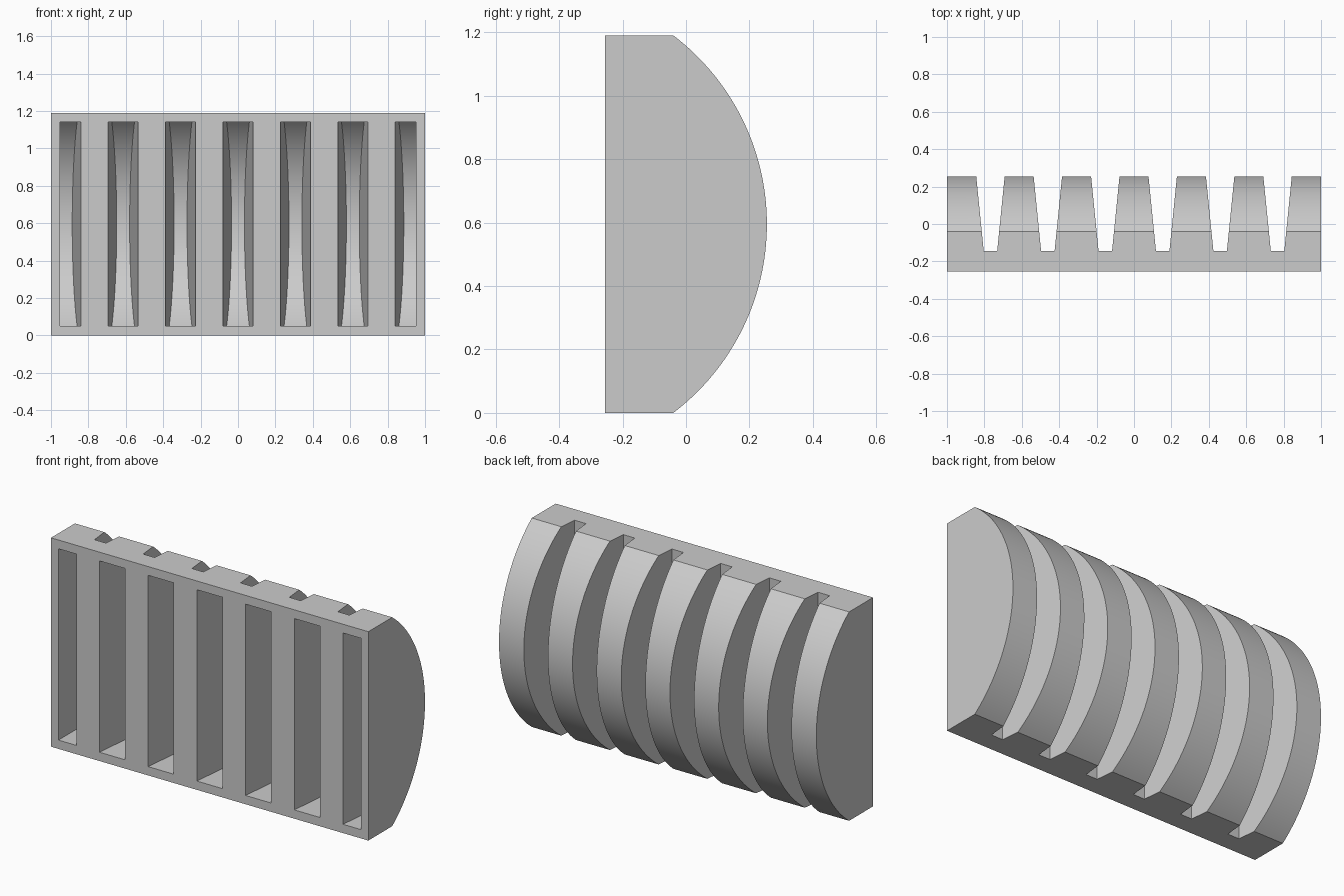
import bpy, bmesh, math

if "Cube" in bpy.data.objects:
    bpy.data.objects.remove(bpy.data.objects["Cube"])

HEIGHT, FRONT, PITCH = 1.19, -0.255, 0.307
RADIUS, CENTRE_Y, MID_Z = 0.7475, -0.4925, HEIGHT / 2
WALL, TAPER = 0.048, 0.1

grey = bpy.data.materials.new("mid_grey")
grey.use_nodes = True
colour = (0.6, 0.6, 0.6, 1)
grey.diffuse_color = colour
grey.node_tree.nodes["Principled BSDF"].inputs["Base Color"].default_value = colour


def bow_profile(front, inset, steps=64):
    """Outline in y and z: flat front, straight ends, bowed back."""
    r, half = RADIUS - inset, MID_Z - inset
    a = math.asin(half / r)
    arc = [(CENTRE_Y + r * math.cos(t), MID_Z + r * math.sin(t))
           for t in (-a + 2 * a * i / steps for i in range(steps + 1))]
    return [(front, MID_Z - half)] + arc + [(front, MID_Z + half)]


def loft(name, start, end):
    """Closed solid between two matching outlines."""
    bm = bmesh.new()
    a = [bm.verts.new(p) for p in start]
    b = [bm.verts.new(p) for p in end]
    bm.faces.new(a)
    bm.faces.new(b[::-1])
    for i in range(len(a)):
        j = (i + 1) % len(a)
        bm.faces.new((a[j], a[i], b[i], b[j]))
    bmesh.ops.recalc_face_normals(bm, faces=bm.faces)
    mesh = bpy.data.meshes.new(name)
    bm.to_mesh(mesh)
    bm.free()
    mesh.materials.append(grey)
    obj = bpy.data.objects.new(name, mesh)
    bpy.context.collection.objects.link(obj)
    return obj


def rib_half(y):
    return 0.0775 + TAPER * (0.255 - y)


# Bowed block
outline = bow_profile(FRONT, 0)
body = loft("ribbed_block", [(-1, y, z) for y, z in outline],
            [(1, y, z) for y, z in outline])
cutters = []

# Tapered grooves between the ribs, open at the back, top and bottom
for i in range(6):
    cx = (i - 2.5) * PITCH
    section = []
    for side, y in ((-1, -0.145), (1, -0.145), (1, 0.35), (-1, 0.35)):
        section.append((cx + side * (PITCH / 2 - rib_half(y)), y))
    cutters.append(loft("groove_cutter", [(x, y, -0.1) for x, y in section],
                        [(x, y, HEIGHT + 0.1) for x, y in section]))

# Hollow pocket inside each rib, open at the front; end pockets have a straight outer wall
pocket = bow_profile(FRONT - 0.05, 0.05)
for i in range(7):
    cx = (i - 3) * PITCH
    sides = []
    for s in (-1, 1):
        outer = (i == 0 and s < 0) or (i == 6 and s > 0)
        sides.append([(s * 0.953 if outer else cx + s * (rib_half(y) - WALL), y, z)
                      for y, z in pocket])
    cutters.append(loft("pocket_cutter", *sides))

# Cut everything out, then drop the cutters
bpy.context.view_layer.objects.active = body
for cutter in cutters:
    cutter.hide_render = True
    mod = body.modifiers.new("cut", "BOOLEAN")
    mod.operation = "DIFFERENCE"
    mod.solver = "EXACT"
    mod.object = cutter
    bpy.ops.object.modifier_apply(modifier=mod.name)
    bpy.data.objects.remove(cutter)

bpy.ops.object.select_all(action="DESELECT")
body.select_set(True)
bpy.ops.object.shade_smooth_by_angle(angle=math.radians(25))
